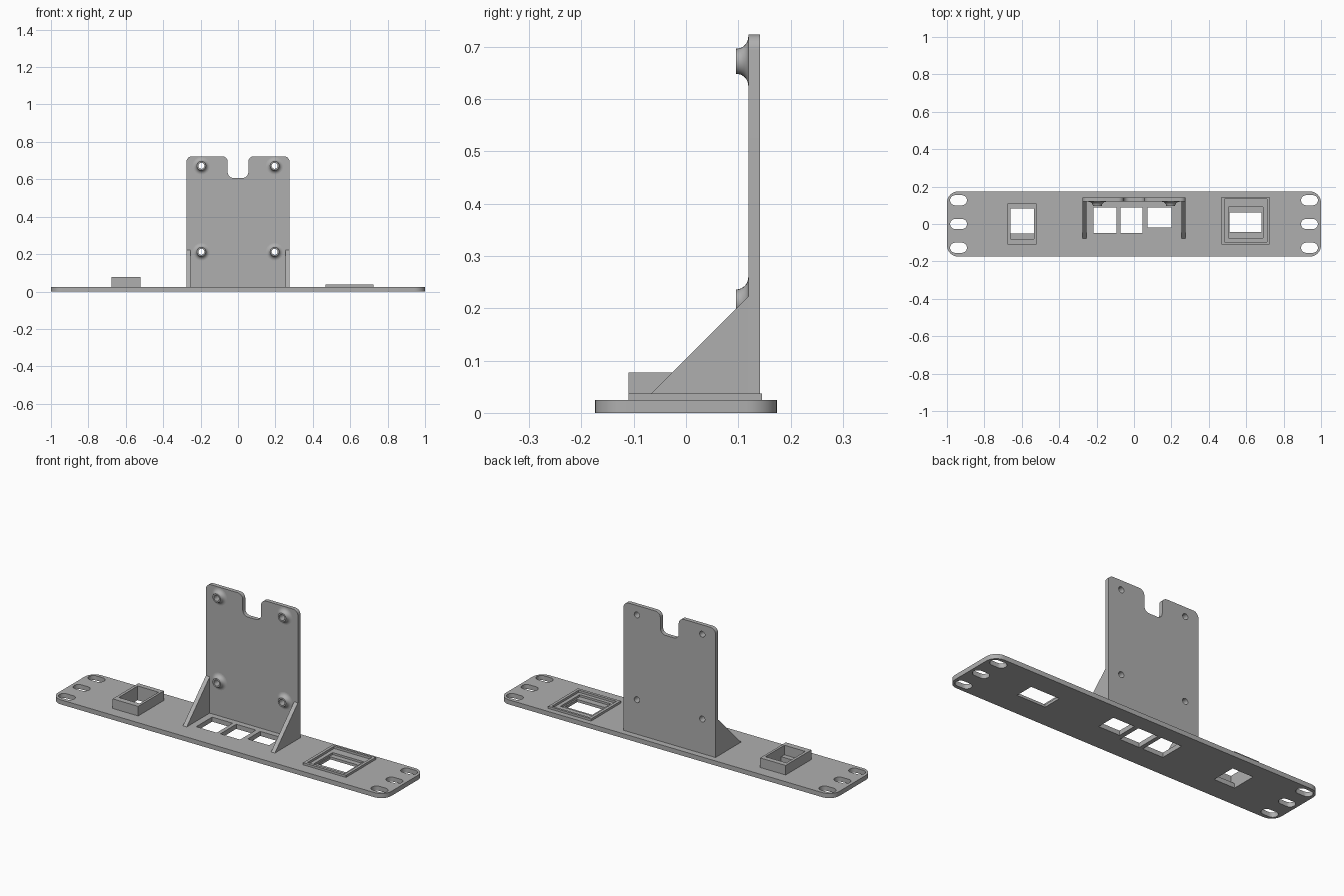
import bpy, bmesh, math
from mathutils import Vector, Matrix

cube = bpy.data.objects.get("Cube")
if cube:
    bpy.data.objects.remove(cube, do_unlink=True)

grey = bpy.data.materials.new("light_grey")
grey.use_nodes = True
grey.diffuse_color = (0.43, 0.43, 0.43, 1)
grey.node_tree.nodes["Principled BSDF"].inputs["Base Color"].default_value = grey.diffuse_color

UPRIGHT = Matrix.Rotation(math.pi / 2, 4, 'X')                  # (u, v, d) -> (u, -d, v)
SIDEWAYS = Matrix(((0, 0, 1, 0), (1, 0, 0, 0), (0, 1, 0, 0), (0, 0, 0, 1)))  # -> (d, u, v)


def rounded(corners, steps=8):
    """Outline from right-angled corners (x, y, radius)."""
    out = []
    for i, (x, y, r) in enumerate(corners):
        p = Vector((x, y))
        if not r:
            out.append(p)
            continue
        a = (Vector(corners[i - 1][:2]) - p).normalized()
        b = (Vector(corners[(i + 1) % len(corners)][:2]) - p).normalized()
        for k in range(steps + 1):
            t = k / steps * math.pi / 2
            out.append(p + r * (a + b) - r * (b * math.cos(t) + a * math.sin(t)))
    return out


def rect(x0, x1, y0, y1, r=0):
    return rounded([(x0, y0, r), (x1, y0, r), (x1, y1, r), (x0, y1, r)])


def finish(name, bm):
    bmesh.ops.remove_doubles(bm, verts=bm.verts, dist=1e-5)
    bmesh.ops.recalc_face_normals(bm, faces=bm.faces)
    mesh = bpy.data.meshes.new(name)
    bm.to_mesh(mesh)
    bm.free()
    mesh.materials.append(grey)
    ob = bpy.data.objects.new(name, mesh)
    bpy.context.collection.objects.link(ob)
    return ob


def prism(name, outline, d0, d1, matrix=Matrix()):
    """Extrude a flat outline from depth d0 to d1."""
    bm = bmesh.new()
    face = bm.faces.new([bm.verts.new((p[0], p[1], d0)) for p in outline])
    ext = bmesh.ops.extrude_face_region(bm, geom=[face])["geom"]
    moved = [v for v in ext if isinstance(v, bmesh.types.BMVert)]
    bmesh.ops.translate(bm, verts=moved, vec=(0, 0, d1 - d0))
    bm.transform(matrix)
    return finish(name, bm)


def cut(ob, outlines, d0, d1, matrix=Matrix()):
    """Cut each outline out of the object and drop the cutters."""
    for outline in outlines:
        cutter = prism("cutter", outline, d0, d1, matrix)
        cutter.hide_render = True
        mod = ob.modifiers.new("cut", 'BOOLEAN')
        mod.object, mod.solver = cutter, 'EXACT'
        graph = bpy.context.evaluated_depsgraph_get()
        mesh = bpy.data.meshes.new_from_object(ob.evaluated_get(graph))
        ob.modifiers.clear()
        ob.data = mesh
        bpy.data.objects.remove(cutter, do_unlink=True)


def smooth(ob):
    bpy.ops.object.select_all(action='DESELECT')
    ob.select_set(True)
    bpy.context.view_layer.objects.active = ob
    bpy.ops.object.shade_smooth_by_angle(angle=math.radians(30))


T = 0.025  # base thickness

# Base panel with mounting slots and openings
base = prism("base_panel", rect(-1, 1, -0.174, 0.174, 0.06), 0, T)
slots = [rect(s * 0.938 - 0.045, s * 0.938 + 0.045, y - 0.027, y + 0.027, 0.0265)
         for s in (-1, 1) for y in (-0.127, 0, 0.127)]
windows = [rect(-0.217, -0.094, -0.048, 0.088),
           rect(-0.072, 0.046, -0.048, 0.088),
           rect(0.072, 0.2, -0.02, 0.088)]
jack_hole = rect(-0.66, -0.535, -0.052, 0.083)
screen_hole = rect(0.51, 0.682, -0.042, 0.062)
cut(base, slots + windows + [jack_hole, screen_hole], -0.1, 0.1)

# Raised jack housing with a stepped opening
jack = prism("jack_housing", rect(-0.675, -0.522, -0.11, 0.11), T, 0.077)
cut(jack, [rect(-0.66, -0.535, -0.079, 0.083)], 0, 0.2)

# Low frame with a recess round the screen opening
frame = prism("screen_frame", rect(0.468, 0.725, -0.11, 0.145), T, 0.037)
cut(frame, [rect(0.484, 0.71, -0.095, 0.133)], 0, 0.1)
cut(base, [rect(0.505, 0.69, -0.075, 0.09)], 0.014, 0.1)

# Upright plate with top notch and screw holes
R = 0.03
plate = prism("upright_plate", rounded([
    (-0.276, T, 0), (0.276, T, 0), (0.276, 0.723, R), (0.055, 0.723, R),
    (0.055, 0.607, R), (-0.055, 0.607, R), (-0.055, 0.723, R), (-0.276, 0.723, R)]),
    -0.141, -0.119, UPRIGHT)
spots = [(x, z) for x in (-0.196, 0.196) for z in (0.212, 0.672)]
HOLE = 0.016
ring = [(HOLE * math.cos(k * math.tau / 24), HOLE * math.sin(k * math.tau / 24)) for k in range(24)]
cut(plate, [[(x + u, z + v) for u, v in ring] for x, z in spots], -0.3, 0.1, UPRIGHT)

# Flared standoffs on the front of the plate
for i, (x, z) in enumerate(spots):
    profile = [(HOLE, 0.119), (HOLE, 0.096), (0.024, 0.096)]
    for k in range(9):
        t = k / 8 * math.pi / 2
        profile.append((0.047 - 0.023 * math.cos(t), 0.096 + 0.023 * math.sin(t)))
    bm = bmesh.new()
    verts = [bm.verts.new((r, y, 0)) for r, y in profile]
    edges = [bm.edges.new(pair) for pair in zip(verts, verts[1:])]
    bmesh.ops.spin(bm, geom=verts + edges, cent=(0, 0, 0), axis=(0, 1, 0),
                   angle=math.tau, steps=24)
    bmesh.ops.translate(bm, verts=bm.verts, vec=(x, 0, z))
    smooth(finish(f"standoff_{i + 1}", bm))

# Triangular side braces
for name, x in (("right_brace", -0.276), ("left_brace", 0.253)):
    prism(name, [(-0.078, T), (0.119, T), (0.119, 0.222)], x, x + 0.023, SIDEWAYS)

for ob in (base, plate):
    smooth(ob)
